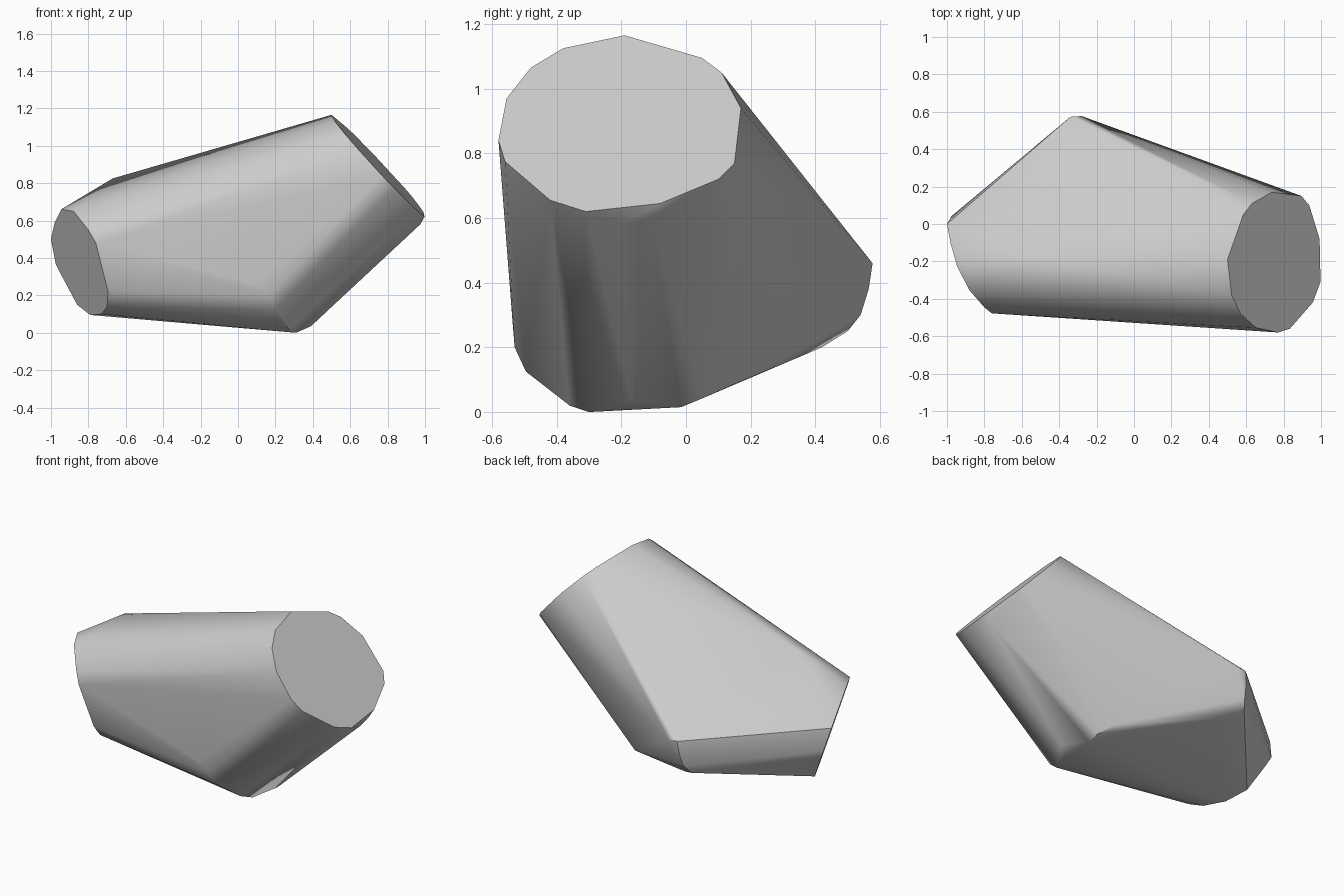
import bpy
import bmesh
import math
from mathutils import Vector

default_cube = bpy.data.objects.get("Cube")
if default_cube:
    bpy.data.objects.remove(default_cube, do_unlink=True)


def make_material(name, colour):
    material = bpy.data.materials.new(name)
    material.use_nodes = True
    material.diffuse_color = colour
    material.node_tree.nodes["Principled BSDF"].inputs["Base Color"].default_value = colour
    material.roughness = 0.8
    return material


def right_cap_point(y, z):
    """Place an outline point on the tilted plane of the large cap."""
    x = 0.5 + 0.93 * (1.165 - z) + 0.08 * (y + 0.19)
    return Vector((min(x, 1.0), y, z))


def left_cap_point(x, z):
    """Place an outline point on the tilted plane of the small cap."""
    return Vector((x, -2.05 * (x + 1) - 0.72 * (z - 0.5), z))


def hull_object(name, points, material, crease_angle):
    """Wrap points in a convex skin and shade it smooth with sharp rims."""
    mesh = bpy.data.meshes.new(name)
    bm = bmesh.new()
    for point in points:
        bm.verts.new(point)
    bmesh.ops.convex_hull(bm, input=list(bm.verts), use_existing_faces=False)
    loose = [vert for vert in bm.verts if not vert.link_faces]
    bmesh.ops.delete(bm, geom=loose, context="VERTS")
    bmesh.ops.dissolve_limit(bm, angle_limit=math.radians(2),
                             verts=list(bm.verts), edges=list(bm.edges))
    bmesh.ops.recalc_face_normals(bm, faces=list(bm.faces))
    bm.to_mesh(mesh)
    bm.free()
    mesh.materials.append(material)
    obj = bpy.data.objects.new(name, mesh)
    bpy.context.collection.objects.link(obj)
    bpy.ops.object.select_all(action="DESELECT")
    obj.select_set(True)
    bpy.context.view_layer.objects.active = obj
    bpy.ops.object.shade_smooth_by_angle(angle=math.radians(crease_angle))
    # Let the broad faces lead the shading
    weighted = obj.modifiers.new("broad_face_shading", "WEIGHTED_NORMAL")
    weighted.keep_sharp = True
    return obj


# Large round cap, outlined in y and z
right_outline = [
    (-0.19, 1.165), (0.05, 1.095), (0.11, 1.05), (0.17, 0.94),
    (0.15, 0.77), (0.1, 0.72), (-0.08, 0.645), (-0.31, 0.62),
    (-0.42, 0.655), (-0.56, 0.775), (-0.58, 0.84), (-0.555, 0.97),
    (-0.48, 1.065), (-0.38, 1.125),
]

# Small round cap, outlined in x and z
left_outline = [
    (-1.0, 0.5), (-0.98, 0.59), (-0.945, 0.66), (-0.88, 0.65),
    (-0.8, 0.55), (-0.76, 0.48), (-0.73, 0.35), (-0.695, 0.22),
    (-0.7, 0.14), (-0.73, 0.1), (-0.79, 0.095), (-0.86, 0.15),
    (-0.94, 0.3), (-0.975, 0.37),
]

# Rounded elbow along the underside, from the front round to the back
elbow = [
    (0.1, -0.535, 0.26), (0.17, -0.53, 0.2), (0.2, -0.495, 0.125),
    (0.27, -0.36, 0.02), (0.31, -0.3, 0.0), (0.39, -0.17, 0.035),
    (0.35, -0.11, 0.02), (0.32, -0.015, 0.015), (0.31, 0.05, 0.042),
    (0.245, 0.15, 0.086), (-0.29, 0.42, 0.2), (-0.39, 0.5, 0.25),
    (-0.36, 0.54, 0.3), (-0.35, 0.565, 0.38), (-0.34, 0.573, 0.46),
    (-0.28, 0.577, 0.46),
]

# Shoulder on top and the soft lip below the large cap
shoulder = [(-0.67, -0.155, 0.825)]
lip = [(0.975, -0.2, 0.58), (0.97, -0.11, 0.595), (0.965, -0.3, 0.59)]

grey = make_material("plain_grey", (0.6, 0.6, 0.6, 1.0))
skin_points = [right_cap_point(*pair) for pair in right_outline]
skin_points += [left_cap_point(*pair) for pair in left_outline]
skin_points += [Vector(point) for point in elbow + shoulder + lip]
hull_object("rounded_body", skin_points, grey, 35)
